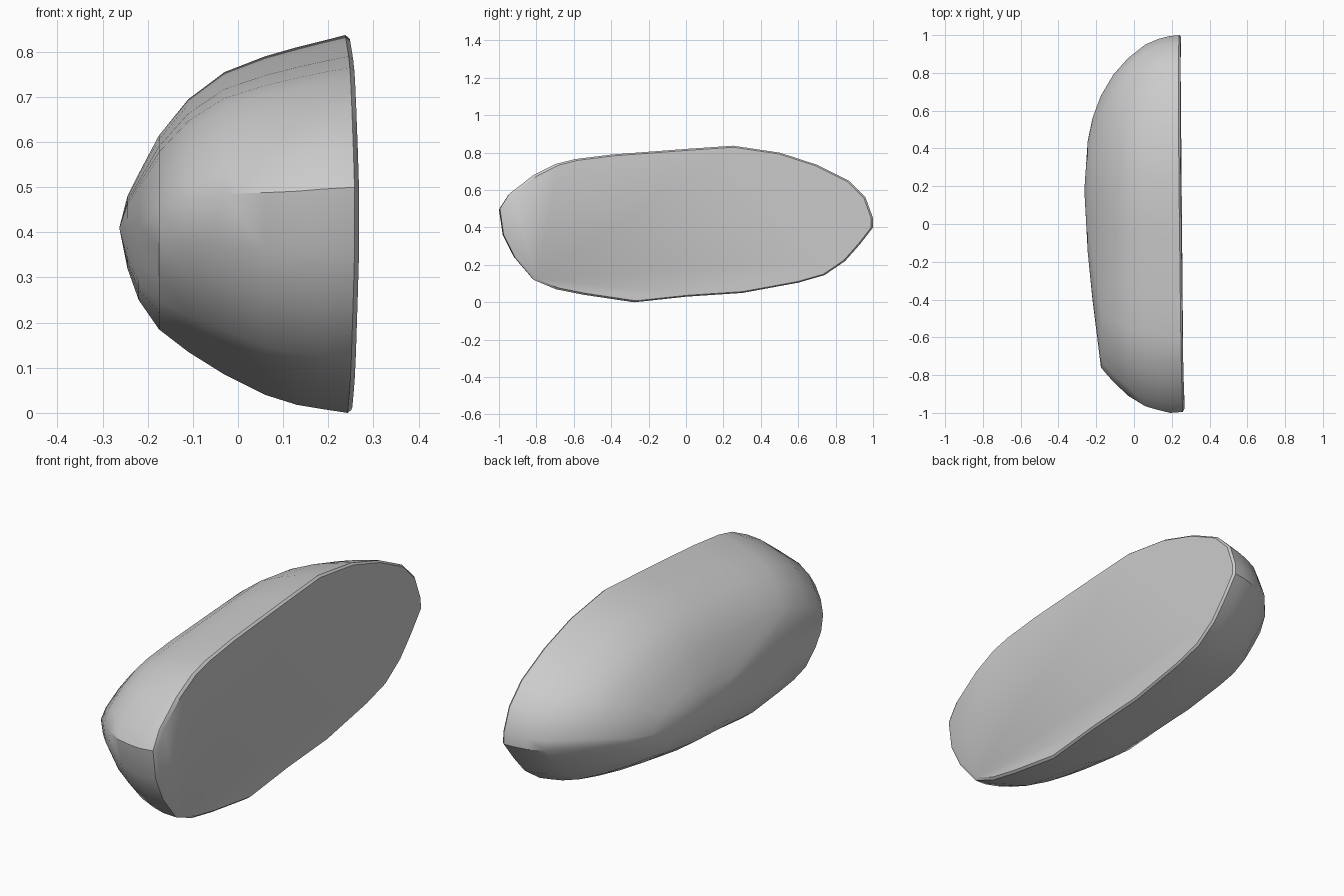
import bpy, bmesh

if "Cube" in bpy.data.objects:
    bpy.data.objects.remove(bpy.data.objects["Cube"])

# Outline of the flat side, as (y, z)
outline = [(-1, .50), (-.95, .58), (-.82, .68), (-.70, .74), (-.60, .765),
           (-.40, .79), (0, .82), (.25, .837), (.50, .80), (.70, .735),
           (.87, .65), (.96, .56), (1, .45), (1, .40), (.93, .31), (.85, .22),
           (.74, .145), (.60, .105), (.30, .05), (0, .03), (-.28, 0),
           (-.55, .04), (-.70, .07), (-.82, .12), (-.92, .24), (-.98, .36)]

# Cross-sections from flat side to dome: x, y range, z range
sections = [(.25, -.975, .99, .008, .829),
            (.24, -.995, 1, 0, .837),
            (.19, -1, .995, .008, .825),
            (.13, -.985, .98, .018, .81),
            (.06, -.965, .95, .04, .79),
            (-.03, -.91, .88, .085, .755),
            (-.11, -.835, .79, .135, .695),
            (-.175, -.76, .68, .185, .615),
            (-.22, -.40, .56, .25, .53),
            (-.245, -.15, .44, .32, .48)]

bm = bmesh.new()
rings = []
for x, y0, y1, z0, z1 in sections:
    ring = []
    for y, z in outline:
        py = y0 + (y + 1) / 2 * (y1 - y0)
        pz = z0 + z / .837 * (z1 - z0)
        # slight lean of the flat side
        px = x - .01 * y if x > .2 else x
        if x > .2:
            px += .01 * (1 - abs(z - .42) / .42)
        ring.append(bm.verts.new((px, py, pz)))
    rings.append(ring)

# Dome walls
n = len(outline)
for a, b in zip(rings, rings[1:]):
    for i in range(n):
        j = (i + 1) % n
        bm.faces.new((a[i], a[j], b[j], b[i]))

# Flat side and dome tip
bm.faces.new(rings[0])
tip = bm.verts.new((-.263, .18, .41))
for i in range(n):
    bm.faces.new((rings[-1][i], rings[-1][(i + 1) % n], tip))
bmesh.ops.recalc_face_normals(bm, faces=bm.faces)

mesh = bpy.data.meshes.new("half_pebble")
bm.to_mesh(mesh)
bm.free()
obj = bpy.data.objects.new("half_pebble", mesh)
bpy.context.collection.objects.link(obj)
bpy.context.view_layer.objects.active = obj
obj.select_set(True)
bpy.ops.object.shade_smooth_by_angle(angle=0.6)
